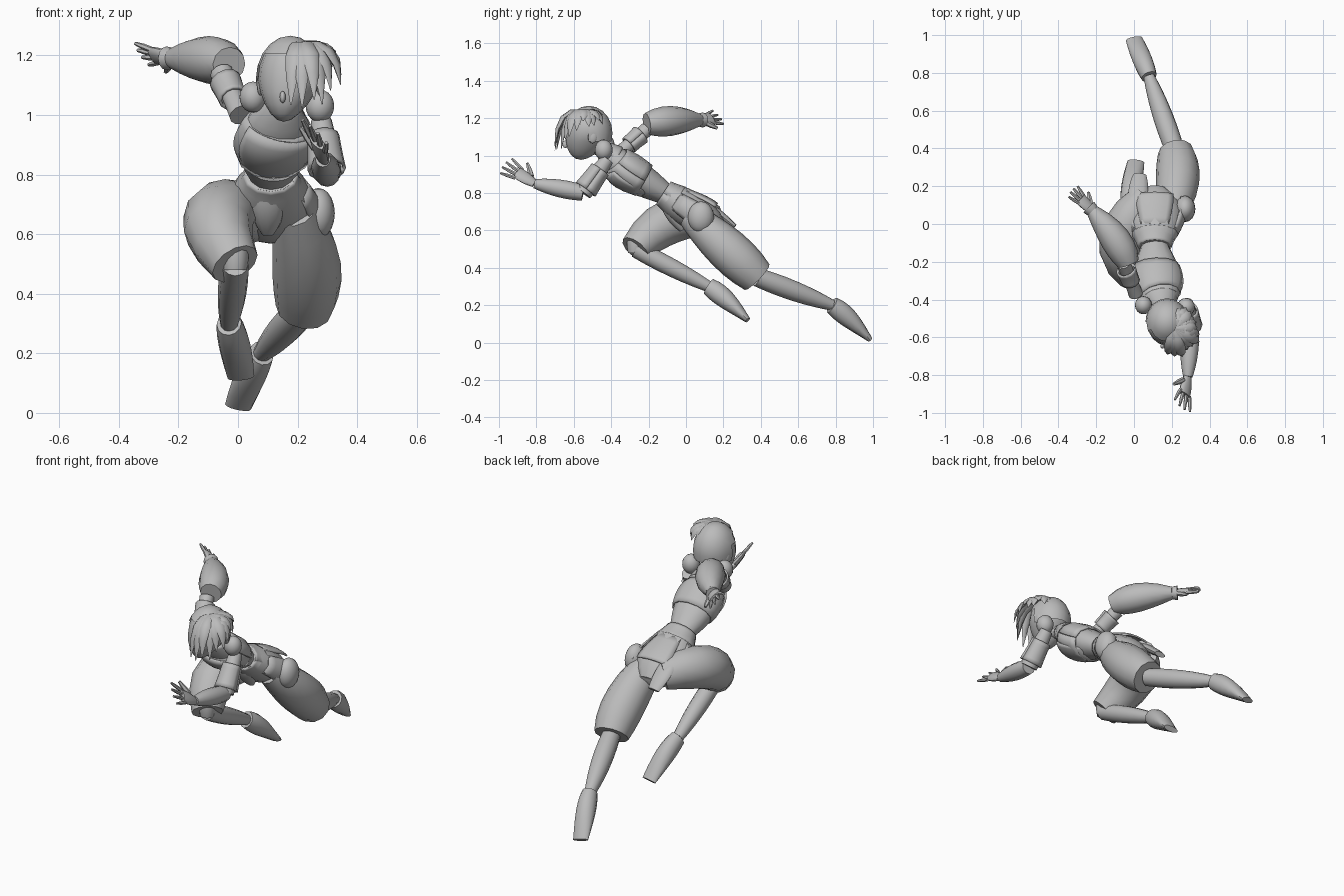
import bpy, bmesh, math, random
from mathutils import Vector

cube = bpy.data.objects.get("Cube")
if cube:
    bpy.data.objects.remove(cube)
random.seed(3)

grey = bpy.data.materials.new("plain_grey")
grey.use_nodes = True
colour = (.5, .5, .5, 1)
grey.diffuse_color = colour
grey.node_tree.nodes["Principled BSDF"].inputs["Base Color"].default_value = colour

X_AXIS, Z_AXIS = Vector((1, 0, 0)), Vector((0, 0, 1))


def point(x, y, z):
    return Vector((x, y, z))


def finish(name, bm):
    bmesh.ops.recalc_face_normals(bm, faces=bm.faces)
    mesh = bpy.data.meshes.new(name)
    bm.to_mesh(mesh)
    bm.free()
    mesh.materials.append(grey)
    part = bpy.data.objects.new(name, mesh)
    bpy.context.collection.objects.link(part)
    bpy.ops.object.select_all(action='DESELECT')
    part.select_set(True)
    bpy.context.view_layer.objects.active = part
    bpy.ops.object.shade_smooth_by_angle(angle=math.radians(50))
    return part


def blend(start, middle, end, t):
    """Smooth curve through three positions or three widths."""
    return (start * (1 - t) * (1 - 2 * t) + middle * 4 * t * (1 - t)
            + end * t * (2 * t - 1))


def add_tube(bm, path, widths, flat=(1, 1, 1), side=X_AXIS, sides=12, steps=6, arc=None):
    """Tapering tube along a bent path; arc keeps only part of its girth."""
    start, end = path[0], path[-1]
    middle = path[1] if len(path) == 3 else (start + end) / 2
    first, last = arc or (0, 360)
    count = sides + 1 if arc else sides
    loops = []
    for step in range(steps + 1):
        t = step / steps
        centre = blend(start, middle, end, t)
        ahead = blend(start, middle, end, t + .01) - blend(start, middle, end, t - .01)
        ahead.normalize()
        across = (side - ahead * ahead.dot(side)).normalized()
        deep = ahead.cross(across) * blend(*flat, t)
        width = blend(*widths, t)
        angles = [math.radians(first + (last - first) * k / sides) for k in range(count)]
        loops.append([bm.verts.new(centre + width * (across * math.cos(angle)
                                                     + deep * math.sin(angle)))
                      for angle in angles])
    for near, far in zip(loops, loops[1:]):
        for k in range(sides):
            following = (k + 1) % count
            bm.faces.new((near[k], near[following], far[following], far[k]))
    if not arc:
        bm.faces.new(loops[0])
        bm.faces.new(loops[-1])


def tube(name, path, widths, **options):
    bm = bmesh.new()
    add_tube(bm, path, widths, **options)
    return finish(name, bm)


def panel(name, path, widths, arc=(0, 359), **options):
    """Thin cloth wrapped round part or all of a tube."""
    cloth = tube(name, path, widths, arc=arc, **options)
    thickness = cloth.modifiers.new("thickness", 'SOLIDIFY')
    thickness.thickness = .01
    thickness.offset = 0


def ball(name, centre, size, keep=None, shape=None):
    bm = bmesh.new()
    bmesh.ops.create_uvsphere(bm, u_segments=16, v_segments=10, radius=1)
    if keep:
        unwanted = [v for v in bm.verts if not keep(v.co)]
        bmesh.ops.delete(bm, geom=unwanted, context='VERTS')
    for v in bm.verts:
        unit = shape(v.co) if shape else v.co
        v.co = centre + Vector([a * b for a, b in zip(unit, size)])
    finish(name, bm)


def hand(name, wrist, along, across, size):
    """Flat palm, four fanned fingers and a thumb."""
    bm = bmesh.new()
    along = along.normalized()
    across = (across - along * across.dot(along)).normalized() * size
    along = along * size
    add_tube(bm, (wrist, wrist + along * .09), (.025, .038, .04), flat=(.6, .5, .4),
             side=across)
    for finger in (-1.5, -.5, .5, 1.5):
        offset = across * finger * .02
        knuckle = wrist + along * .08 + offset
        length = .08 - abs(finger) * .01
        add_tube(bm, (knuckle, knuckle + along * length + offset * .7),
                 (.01, .01, .006), side=across, sides=6, steps=2)
    base = wrist + along * .03 + across * .025
    add_tube(bm, (base, base + (along + across) * .05), (.015, .014, .008),
             side=across, sides=6, steps=2)
    finish(name, bm)


# joints of the running pose
throat, chest, waist = point(.15, -.44, 1.03), point(.125, -.31, .92), point(.11, -.12, .8)
seat, crotch = point(.11, .05, .69), point(.11, .18, .61)
left_hip, left_knee = point(.19, .02, .68), point(.22, .38, .35)
left_ankle, left_toe = point(.08, .78, .2), point(0, .98, .02)
right_hip, right_knee = point(.06, .13, .66), point(-.01, -.27, .5)
right_ankle, right_toe = point(-.03, .12, .3), point(.01, .33, .12)
left_shoulder, left_elbow = point(.28, -.42, .98), point(.3, -.55, .8)
left_wrist = point(.285, -.81, .85)
right_shoulder, right_elbow = point(.01, -.37, 1), point(-.055, -.21, 1.14)
right_wrist = point(-.22, .07, 1.19)
head = point(.175, -.52, 1.12)

# torso and layered clothing
tube("torso", (throat, chest, waist), (.06, .125, .075), flat=(.8, .7, .8))
tube("pelvis", (waist, seat, crotch), (.085, .15, .07), flat=(.8, .66, .7))
panel("belt", (waist, waist.lerp(seat, .4)), (.085, .1, .12), flat=(.8, .76, .72))
panel("jacket", (throat.lerp(chest, .5), chest, chest.lerp(waist, .45)),
      (.105, .133, .12), flat=(.75, .72, .74))
panel("chest_bib", (throat.lerp(chest, .6), chest, chest.lerp(waist, .6)),
      (.115, .138, .095), flat=(.78, .77, .8), arc=(30, 150))
panel("collar", (throat, throat.lerp(chest, .4)), (.055, .075, .09), flat=(.8, .8, .8))
tube("front_pouch", (point(.1, -.1, .74), point(.1, -.02, .6)), (.05, .055, .02),
     flat=(.7, .7, .7))
for name, facing in (("left", 0), ("right", 180), ("back", 270)):
    panel(name + "_hip_flap", (waist.lerp(seat, .4), seat, seat.lerp(crotch, .5)),
          (.12, .165, .17), flat=(.68, .64, .62), sides=6, arc=(facing - 35, facing + 35))
ball("hip_pouch", point(.27, .08, .67), (.055, .07, .085))
tube("right_coat_tail", (point(.02, .14, .72), point(.03, .26, .62)), (.05, .05, .035),
     flat=(.4, .4, .4))

# stretched left leg and tucked right leg
tube("left_trouser", (left_hip, point(.23, .22, .5), left_knee), (.07, .115, .095))
tube("left_shin", (left_knee, left_ankle), (.05, .053, .03))
tube("right_trouser", (right_hip, point(-.065, -.08, .65), right_knee), (.09, .12, .085))
tube("right_shin", (right_knee, right_ankle), (.045, .048, .03))
tube("right_knee_pad", (right_knee + Z_AXIS * .05, right_knee - Z_AXIS * .02),
     (.045, .045, .04))
for name, ankle, toe in (("left_shoe", left_ankle, left_toe),
                         ("right_shoe", right_ankle, right_toe)):
    heel = ankle.lerp(toe, .45) + Z_AXIS * .01
    tube(name, (ankle, heel, toe), (.042, .053, .045), flat=(1.1, .95, .35))

# forward left arm, with a round guard before the shoulder
ball("left_shoulder_guard", point(.275, -.44, 1.03), (.048, .048, .055))
tube("left_upper_arm", (left_shoulder, left_elbow), (.035, .045, .048))
panel("left_sleeve_cuff", (left_shoulder.lerp(left_elbow, .3),
                           left_shoulder.lerp(left_elbow, .9)), (.05, .054, .06))
tube("left_forearm", (left_elbow, left_wrist), (.042, .047, .025))
hand("left_hand", left_wrist, point(-.15, -.8, .5), point(-.6, .4, .6), 1.25)

# trailing right arm with a puffed sleeve
ball("right_shoulder_guard", point(.05, -.43, 1.06), (.045, .048, .052))
tube("right_upper_arm", (right_shoulder, right_elbow), (.04, .036, .04))
panel("right_arm_band", (right_shoulder.lerp(right_elbow, .4),
                         right_shoulder.lerp(right_elbow, .8)), (.045, .046, .05))
tube("right_sleeve", (point(-.03, -.21, 1.17), point(-.1, -.08, 1.185), right_wrist),
     (.058, .08, .035), side=Z_AXIS)
tube("right_cuff", (right_wrist, right_wrist + point(-.02, .02, 0)), (.035, .038, .04))
hand("right_hand", right_wrist, point(-.7, .7, .1), point(.5, .5, -.7), 1)


# head narrowing towards the chin
def face_shape(co):
    low = max(0, -co.z)
    return (co.x * (1 - .3 * low) - .2 * low, co.y * (1 - .15 * low) - .35 * low, co.z)


tube("neck", (head - Z_AXIS * .06, throat), (.045, .04, .045))
ball("head", head, (.108, .12, .143), shape=face_shape)
ball("nose", head + point(-.025, -.125, -.06), (.01, .015, .02))
for name, offset in (("right_ear", -.1), ("left_ear", .1)):
    ball(name, head + point(offset, .02, -.02), (.012, .025, .035))

# hair cap cut away over the face
ball("hair_cap", head, (.115, .127, .146),
     keep=lambda co: co.z > -.55 and co.z > -.45 - co.y * 1.2)

# pointed locks fanning out from the crown over the left brow
bm = bmesh.new()
crown = head + point(.04, -.03, .12)
for lock in range(13):
    angle = math.radians(lock * 15 - 105)
    outward = point(math.cos(angle), math.sin(angle), 0)
    front = max(0, -outward.y)
    reach = .1 + .04 * front + random.uniform(-.01, .02)
    drop = .07 + .14 * front + random.uniform(-.02, .02)
    bend = crown + outward * reach * .75 - Z_AXIS * drop * .2
    tip = crown + outward * (reach + .01) - Z_AXIS * drop
    add_tube(bm, (crown, bend, tip), (.015, .03, .002), flat=(.5, .45, .5),
             side=outward.cross(Z_AXIS), sides=6, steps=4)
finish("hair_locks", bm)
